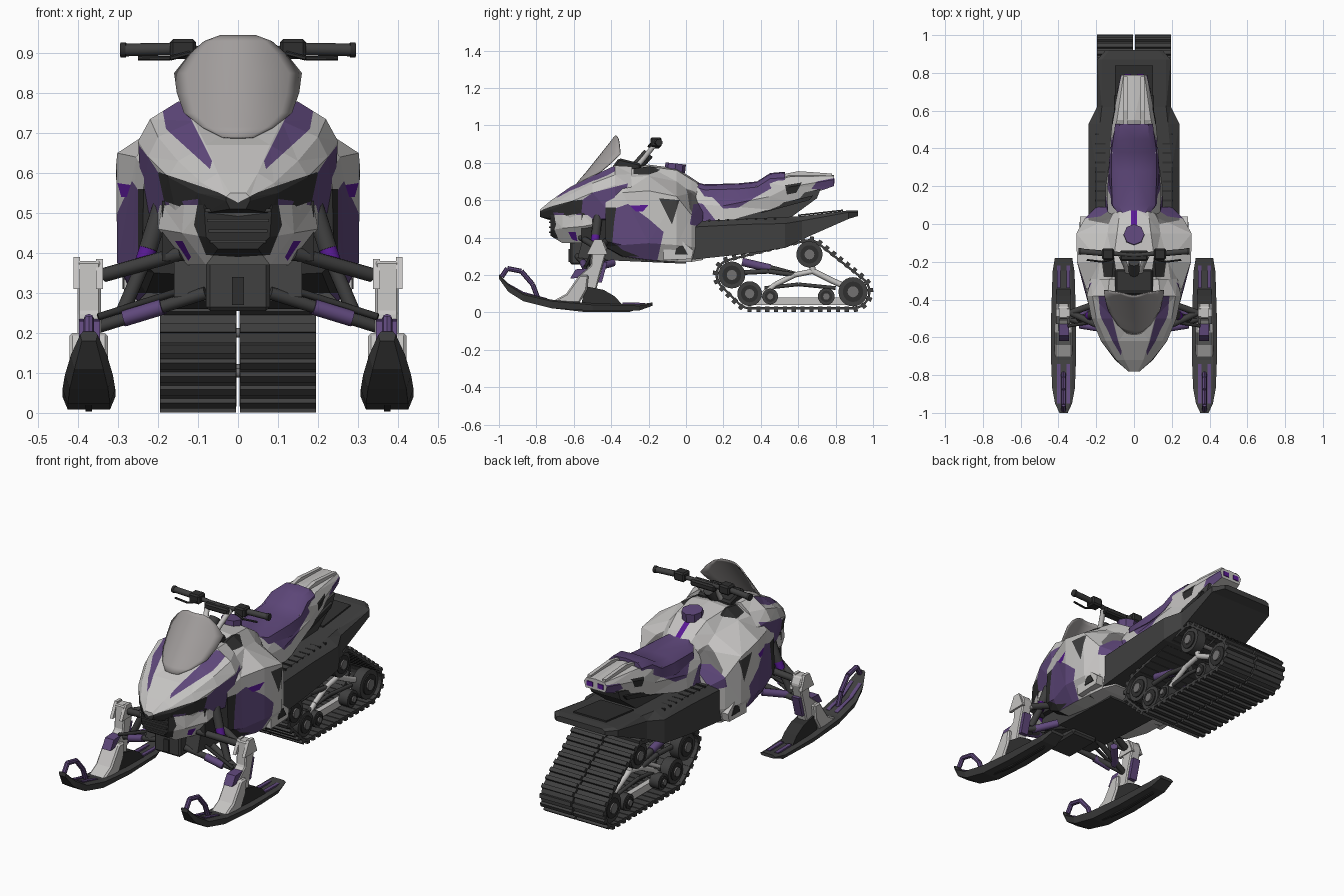
import bpy, bmesh
from math import sin, cos, tau, radians, atan2
from mathutils import Vector, Matrix
from mathutils.geometry import convex_hull_2d

cube = bpy.data.objects.get("Cube")
if cube:
    bpy.data.objects.remove(cube, do_unlink=True)


# ---- materials ----
def material(name, red, green, blue):
    mat = bpy.data.materials.new(name)
    mat.use_nodes = True
    colour = (red, green, blue, 1)
    mat.diffuse_color = colour
    mat.node_tree.nodes["Principled BSDF"].inputs["Base Color"].default_value = colour
    return mat


light = material("light grey", .56, .55, .54)
purple = material("muted purple", .115, .065, .2)
violet = material("bright violet", .1, .01, .3)
dark = material("dark grey", .05, .05, .05)
black = material("near black", .028, .028, .028)
middle = material("middle grey", .17, .165, .165)
screen = material("screen grey", .36, .34, .335)


# ---- helpers ----
def finish(name, bm, mats, mirror=True, smooth=False):
    mesh = bpy.data.meshes.new(name)
    bm.to_mesh(mesh)
    bm.free()
    obj = bpy.data.objects.new(name, mesh)
    bpy.context.collection.objects.link(obj)
    for mat in mats:
        mesh.materials.append(mat)
    if smooth:
        bpy.ops.object.select_all(action='DESELECT')
        obj.select_set(True)
        bpy.context.view_layer.objects.active = obj
        bpy.ops.object.shade_smooth_by_angle(angle=radians(40))
    if mirror:
        obj.modifiers.new("Mirror", 'MIRROR')
    return obj


VIEWS = {"side": (1, 2, 0, 1), "front": (0, 2, 1, -1), "top": (0, 1, 2, 1)}


def paint(bm, view, outline, slot):
    """Cut a convex outline into the faces turned to a view and colour them."""
    a, b, depth, sign = VIEWS[view]
    middle_point = sum((Vector(p) for p in outline), Vector((0, 0))) / len(outline)
    planes = []
    for p, q in zip(outline, outline[1:] + outline[:1]):
        flat = Vector((q[1] - p[1], p[0] - q[0]))
        if flat.dot(middle_point - Vector(p)) < 0:
            flat.negate()
        co, no = Vector(), Vector()
        co[a], co[b] = p
        no[a], no[b] = flat.normalized()
        planes.append((co, no))
        bmesh.ops.bisect_plane(bm, geom=bm.verts[:] + bm.edges[:] + bm.faces[:],
                               plane_co=co, plane_no=no)
    bm.normal_update()
    for face in bm.faces:
        centre = face.calc_center_median()
        if face.normal[depth] * sign > .05 and all((centre - co).dot(no) > 0 for co, no in planes):
            face.material_index = slot


def shell(name, stations, mat, decals=(), smooth=False):
    """Mirrored loft of half profiles running from top centre to bottom centre."""
    bm = bmesh.new()
    rows = [[bm.verts.new((x, y, z)) for x, z in profile] for y, *profile in stations]
    for row, after in zip(rows, rows[1:]):
        for j in range(len(row) - 1):
            bm.faces.new((row[j], row[j + 1], after[j + 1], after[j]))
    bm.faces.new(rows[0][::-1])
    bm.faces.new(rows[-1])
    bmesh.ops.triangulate(bm, faces=bm.faces[:])
    mats = [mat]
    for view, outline, colour in decals:
        if colour not in mats:
            mats.append(colour)
        paint(bm, view, outline, mats.index(colour))
    return finish(name, bm, mats, smooth=smooth)


def sweep(name, rings, mat, closed=False, mirror=True):
    bm = bmesh.new()
    rows = [[bm.verts.new(p) for p in ring] for ring in rings]
    size = len(rows[0])
    for row, after in zip(rows, rows[1:] + (rows[:1] if closed else [])):
        for j in range(size):
            k = (j + 1) % size
            bm.faces.new((row[j], row[k], after[k], after[j]))
    if not closed:
        bm.faces.new(rows[0])
        bm.faces.new(rows[-1])
    bmesh.ops.recalc_face_normals(bm, faces=bm.faces[:])
    return finish(name, bm, [mat], mirror)


def prism(name, outline, x0, x1, mat, bevel=0):
    """Side outline in y and z, extruded across x."""
    rings = [[(x, y, z) for y, z in outline] for x in (x0, x1)]
    obj = sweep(name, rings, mat, mirror=x0 != -x1)
    if bevel:
        obj.modifiers.new("Bevel", 'BEVEL').width = bevel
    return obj


def box(name, x0, x1, y0, y1, z0, z1, mat, bevel=0):
    return prism(name, [(y0, z0), (y1, z0), (y1, z1), (y0, z1)], x0, x1, mat, bevel)


def tube(name, points, radius, mat, sides=10, mirror=True):
    bm = bmesh.new()
    for p, q in zip(points, points[1:]):
        p, q = Vector(p), Vector(q)
        turn = (q - p).to_track_quat('Z', 'Y').to_matrix().to_4x4()
        bmesh.ops.create_cone(bm, cap_ends=True, segments=sides, radius1=radius, radius2=radius,
                              depth=(q - p).length, matrix=Matrix.Translation((p + q) / 2) @ turn)
    return finish(name, bm, [mat], mirror, True)


def wheel(name, y, z, radius, x0=.12, x1=.175):
    tube(name + "_tyre", [(x0, y, z), (x1, y, z)], radius, dark, 24)
    tube(name + "_disc", [(x0, y, z), (x1 + .006, y, z)], radius * .7, black, 18)
    tube(name + "_hub", [(x0, y, z), (x1 + .014, y, z)], radius * .38, middle, 12)


# ---- hood, chin and main body ----
shell("hood", [
    (-.78, (0, .55), (.02, .55), (.03, .54), (.03, .53), (.02, .51), (0, .51)),
    (-.72, (0, .6), (.05, .6), (.09, .575), (.1, .55), (.08, .5), (0, .49)),
    (-.62, (0, .67), (.08, .67), (.15, .63), (.175, .59), (.15, .48), (0, .46)),
    (-.5, (0, .72), (.11, .73), (.2, .69), (.225, .64), (.2, .5), (0, .46)),
    (-.38, (0, .76), (.14, .785), (.22, .735), (.25, .68), (.24, .5), (0, .45)),
    (-.29, (0, .76), (.13, .78), (.18, .74), (.23, .67), (.22, .5), (0, .45))], light, [
        ("side", [(-.59, .51), (-.57, .59), (-.5, .64), (-.31, .69), (-.34, .57), (-.42, .49)], purple),
        ("front", [(0, .535), (.05, .552), (.18, .62), (.2, .6), (.185, .53), (.1, .5), (0, .5)], black),
        ("front", [(.1, .535), (.14, .53), (.13, .505), (.1, .505)], purple),
        ("front", [(.14, .78), (.19, .765), (.18, .71), (.07, .61), (.065, .63)], purple)])
shell("chin", [
    (-.725, (0, .53), (.085, .52), (.08, .44), (.05, .41), (0, .41)),
    (-.66, (0, .53), (.135, .52), (.14, .45), (.08, .37), (0, .37)),
    (-.55, (0, .53), (.19, .52), (.2, .46), (.13, .37), (0, .37)),
    (-.5, (0, .53), (.2, .52), (.2, .47), (.16, .42), (0, .4))], light, [
        ("front", [(0, .55), (.1, .53), (.11, .47), (.08, .395), (0, .39)], black),
        ("side", [(-.63, .43), (-.59, .43), (-.58, .38), (-.61, .39)], violet)])
for i in range(4):
    z = .425 + i * .026
    box("grille_bar", -.07 - i * .004, .07 + i * .004, -.733, -.7, z, z + .008, dark)
shell("main_body", [
    (-.43, (0, .7), (.1, .7), (.19, .66), (.235, .6), (.24, .38), (.21, .35), (0, .34)),
    (-.34, (0, .76), (.12, .76), (.2, .72), (.255, .64), (.265, .36), (.23, .3), (0, .29)),
    (-.2, (0, .79), (.11, .78), (.18, .73), (.302, .65), (.302, .37), (.25, .28), (0, .27)),
    (-.05, (0, .77), (.09, .76), (.14, .7), (.305, .62), (.3, .36), (.25, .27), (0, .27)),
    (.03, (0, .72), (.08, .71), (.13, .64), (.26, .52), (.26, .35), (.24, .27), (0, .27)),
    (.09, (0, .68), (.07, .66), (.1, .58), (.2, .48), (.2, .35), (.2, .28), (0, .28))], light, [
        ("side", [(-.45, .2), (-.45, .53), (-.31, .58), (-.2, .5), (-.12, .43), (-.17, .2)], purple),
        ("front", [(.1, .3), (.25, .3), (.25, .56), (.1, .56)], black),
        ("side", [(-.3, .57), (-.2, .575), (-.23, .54), (-.27, .54)], violet),
        ("side", [(-.145, .61), (-.035, .6), (-.075, .47)], dark),
        ("top", [(.135, .0), (.24, .02), (.24, .12), (.08, .12)], middle),
        ("side", [(.04, .58), (.12, .58), (.12, .45), (.02, .47)], purple),
        ("top", [(.09, -.28), (.16, -.28), (.17, -.2), (.11, -.14)], black),
        ("top", [(-.01, -.04), (.015, -.04), (.015, .12), (-.01, .12)], violet)])
box("front_bulkhead", -.08, .08, -.62, -.4, .255, .4, dark, .01)
prism("bulkhead_side", [(-.58, .29), (-.4, .28), (-.4, .42), (-.55, .4)], .075, .16, dark)
box("bulkhead_slot", -.015, .015, -.627, -.6, .27, .34, black)
prism("belly_pan", [(-.45, .28), (0, .26), (0, .32), (-.45, .36)], -.16, .16, dark)
box("engine_bay", -.19, .19, -.56, -.4, .38, .53, black)

# ---- windscreen ----
bm = bmesh.new()
rows = []
for z, y, width in [(.69, -.585, .04), (.715, -.565, .09), (.75, -.535, .135), (.8, -.495, .153),
                    (.85, -.455, .16), (.9, -.415, .12), (.93, -.392, .085), (.945, -.38, .045)]:
    xs = [width * i / 5 for i in range(-5, 6)]
    rows.append([bm.verts.new((x, y + 4 * x * x, z)) for x in xs])
for row, above in zip(rows, rows[1:]):
    for j in range(len(row) - 1):
        bm.faces.new((row[j], row[j + 1], above[j + 1], above[j]))
shield = finish("windscreen", bm, [screen], False, True)
shield.modifiers.new("Solidify", 'SOLIDIFY').thickness = .006
prism("dashboard", [(-.42, .74), (-.24, .74), (-.24, .795), (-.36, .825)], -.1, .1, black, .01)

# ---- handlebars ----
tube("riser", [(.03, -.27, .77), (.045, -.22, .83), (.07, -.165, .9)], .014, light)
tube("steering_post", [(0, -.28, .76), (0, -.2, .85)], .03, dark, mirror=False)
box("bar_pad", -.075, .075, -.195, -.14, .875, .91, black, .008)
tube("crossbar", [(0, -.165, .9), (.13, -.155, .908)], .012, dark)
box("control_box", .105, .17, -.19, -.13, .885, .935, black, .008)
tube("grip", [(.165, -.155, .91), (.28, -.145, .908)], .016, dark)
tube("grip_end", [(.28, -.145, .908), (.294, -.144, .908)], .019, black)
tube("lever", [(.12, -.19, .9), (.17, -.2, .887), (.25, -.19, .888)], .006, black, 6)

# ---- fuel cap, seat and tail ----
tube("fuel_cap", [(0, -.06, .75), (0, -.055, .796)], .055, purple, 8, False)
shell("seat_base", [
    (.0, (0, .69), (.08, .68), (.14, .58), (.16, .45), (0, .45)),
    (.2, (0, .65), (.11, .64), (.14, .57), (.15, .48), (0, .48)),
    (.45, (0, .7), (.115, .69), (.125, .62), (.11, .55), (0, .55)),
    (.55, (0, .745), (.09, .725), (.115, .67), (.1, .59), (0, .59)),
    (.79, (0, .735), (.055, .73), (.07, .71), (.06, .675), (0, .675))], light, [
        ("side", [(-.02, .6), (.09, .58), (.16, .49), (.16, .4), (-.02, .4)], purple),
        ("side", [(.1, .66), (.2, .555), (.28, .56), (.46, .67)], purple),
        ("side", [(.53, .68), (.62, .695), (.59, .64), (.54, .63)], black),
        ("side", [(.67, .66), (.7, .7), (.8, .72), (.8, .65)], purple)])
shell("seat_cushion", [
    (.02, (0, .705), (.04, .7), (.06, .68), (.06, .65), (0, .64)),
    (.1, (0, .685), (.08, .68), (.115, .655), (.12, .62), (0, .6)),
    (.28, (0, .69), (.085, .685), (.12, .66), (.135, .6), (0, .6)),
    (.38, (0, .7), (.085, .695), (.12, .67), (.125, .62), (0, .62)),
    (.45, (0, .745), (.08, .74), (.11, .715), (.12, .66), (0, .66)),
    (.53, (0, .752), (.075, .745), (.1, .72), (.1, .68), (0, .68))], purple, smooth=True)
prism("tail_fin", [(.5, .735), (.6, .755), (.78, .742), (.78, .73), (.5, .72)], .035, .055, light)
prism("tail_underside", [(.2, .48), (.55, .5), (.7, .61), (.72, .66), (.45, .6), (.2, .56)], -.09, .09, dark)
prism("tail_strut", [(.4, .53), (.66, .6), (.68, .625), (.4, .56)], .085, .105, black)
box("tail_light", .015, .05, .78, .795, .69, .715, violet)

# ---- tunnel and running boards ----
shell("tunnel", [
    (-.08, (0, .48), (.2, .48), (.24, .45), (.24, .27), (0, .27)),
    (.3, (0, .5), (.2, .5), (.24, .47), (.24, .31), (0, .31)),
    (.53, (0, .51), (.18, .51), (.24, .475), (.24, .345), (0, .345)),
    (.62, (0, .515), (.17, .515), (.195, .49), (.195, .39), (0, .39)),
    (.87, (0, .545), (.17, .545), (.195, .535), (.195, .5), (0, .5)),
    (.92, (0, .545), (.13, .545), (.15, .535), (.15, .515), (0, .515))], dark)
for i in range(8):
    y = .12 + i * .05
    top = .493 + y * .03
    box("board_rib", .15, .205, y, y + .01, top - .03, top, black)
prism("tail_panel", [(.6, .515), (.84, .542), (.84, .55), (.6, .523)], -.1, .1, black)
foot = [(-.12, .28), (.03, .285), (.04, .33), (-.02, .38), (-.12, .35)]
prism("foot_guard", foot, .24, .285, light)
prism("foot_vent", [(-.06, .31), (.01, .31), (-.015, .355), (-.05, .35)], .28, .289, black)

# ---- track ----
rollers = [(.893, .11, .094), (.34, .1, .084), (.245, .2, .088), (.66, .31, .082)]
cloud = [Vector((y + r * cos(tau * i / 24), z + r * sin(tau * i / 24)))
         for y, z, r in rollers for i in range(24)]
path = [cloud[i] for i in convex_hull_2d(cloud)]
heart = sum(path, Vector((0, 0))) / len(path)
rings = []
for i, p in enumerate(path):
    along = (path[(i + 1) % len(path)] - path[i - 1]).normalized()
    inward = Vector((-along.y, along.x))
    if inward.dot(heart - p) < 0:
        inward.negate()
    q = p + inward * .012
    rings.append([(.004, *p), (.195, *p), (.195, *q), (.004, *q)])
sweep("track_belt", rings, dark, closed=True)
spans = list(zip(path, path[1:] + path[:1]))
step = sum((q - p).length for p, q in spans) / 42
bm = bmesh.new()
travel = 0
for p, q in spans:
    along = (q - p).normalized()
    while travel < (q - p).length:
        at = p + along * travel
        place = Matrix.Translation((.1, *at)) @ Matrix.Rotation(atan2(along.y, along.x), 4, 'X')
        bmesh.ops.create_cube(bm, size=1, matrix=place @ Matrix.Diagonal((.19, .022, .03, 1)))
        travel += step
    travel -= (q - p).length
finish("track_lugs", bm, [dark])

# ---- track suspension ----
for name, y, z, radius in [("rear_wheel", .893, .11, .078), ("lower_wheel", .34, .1, .066),
                           ("front_wheel", .245, .2, .072), ("top_wheel", .66, .31, .07),
                           ("bogie_front", .45, .085, .042), ("bogie_rear", .75, .085, .045)]:
    wheel(name, y, z, radius)
prism("slide_rail", [(.33, .04), (.86, .04), (.9, .1), (.84, .08), (.4, .08)], .09, .12, light)
tube("front_arm", [(.13, .4, .09), (.13, .48, .15), (.13, .58, .2), (.13, .68, .22)], .014, light)
tube("rear_arm", [(.13, .87, .13), (.13, .78, .17), (.13, .68, .22), (.13, .66, .3)], .016, light)
tube("cross_arm", [(.13, .42, .13), (.13, .6, .15), (.13, .8, .13)], .01, dark)
tube("track_shock", [(.1, .3, .27), (.1, .45, .235)], .022, purple)
tube("shock_rod", [(.1, .45, .235), (.1, .58, .2)], .018, dark)
tube("track_link", [(.13, .25, .21), (.13, .44, .22), (.13, .58, .2)], .013, dark)
for y, z, r in rollers:
    tube("axle", [(0, y, z), (.13, y, z)], .012, middle)

# ---- skis ----
middle_x = .373
sweep("ski", [[(middle_x + side * w, y, z) for side, z in
               ((-1, top), (-.8, low), (.8, low), (1, top), (.7, top + .008), (-.7, top + .008))]
              for y, low, top, w in [
    (-1, .18, .195, .022), (-.95, .11, .145, .045), (-.87, .06, .095, .06), (-.72, .022, .06, .066),
    (-.5, .008, .04, .066), (-.25, .01, .035, .058), (-.18, .035, .045, .046)]], dark)
prism("ski_keel", [(-.7, .02), (-.55, .003), (-.3, .003), (-.25, .02)], .365, .381, black)
tube("ski_loop", [(middle_x, -.985, .19), (middle_x, -.955, .235), (middle_x, -.88, .22),
                  (middle_x, -.82, .15), (middle_x, -.79, .07)], .013, purple, 8)
for x in (.338, .388):
    prism("ski_stripe", [(-.95, .14), (-.87, .1), (-.74, .066), (-.74, .075), (-.87, .11), (-.95, .155)],
          x, x + .02, purple)
    prism("ski_tail_stripe", [(-.34, .04), (-.22, .035), (-.22, .051), (-.34, .053)], x, x + .02, purple)
prism("ski_cover", [(-.73, .05), (-.64, .1), (-.57, .2), (-.52, .2), (-.53, .12), (-.57, .05)],
      .325, .422, light, .008)
prism("ski_saddle", [(-.56, .04), (-.34, .04), (-.38, .085), (-.44, .12), (-.54, .14)], .335, .411, black)
prism("spindle", [(-.54, .12), (-.48, .12), (-.46, .2), (-.42, .34), (-.44, .38), (-.5, .38), (-.51, .25),
                  (-.57, .2)], .343, .402, light, .006)
prism("spindle_horn", [(-.53, .31), (-.49, .39), (-.45, .39), (-.42, .31)], .395, .412, light)
prism("inner_horn", [(-.53, .31), (-.49, .385), (-.45, .385), (-.42, .31)], .338, .355, light)
prism("spindle_plate", [(-.62, .18), (-.53, .19), (-.52, .235), (-.59, .23)], .345, .398, purple)
prism("spindle_back", [(-.47, .16), (-.45, .16), (-.42, .27), (-.44, .27)], .35, .395, purple)

# ---- front suspension ----
for y in (-.58, -.42):
    tube("lower_arm", [(.08, y, .3), (.35, -.5, .215)], .016, dark)
    tube("upper_arm", [(.14, y + .02, .4), (.335, -.47, .345)], .018, dark)
    tube("arm_sleeve", [(.19, y + .03, .265), (.285, -.515 + (y + .5) * .25, .236)], .02, purple)
tube("tie_rod", [(.1, -.5, .32), (.35, -.54, .24)], .009, black)
tube("ski_shock", [(.19, -.47, .52), (.225, -.483, .41)], .024, dark)
tube("shock_spring", [(.225, -.483, .41), (.238, -.487, .37)], .023, violet)
tube("shock_rod", [(.238, -.487, .37), (.29, -.5, .25)], .018, dark)
